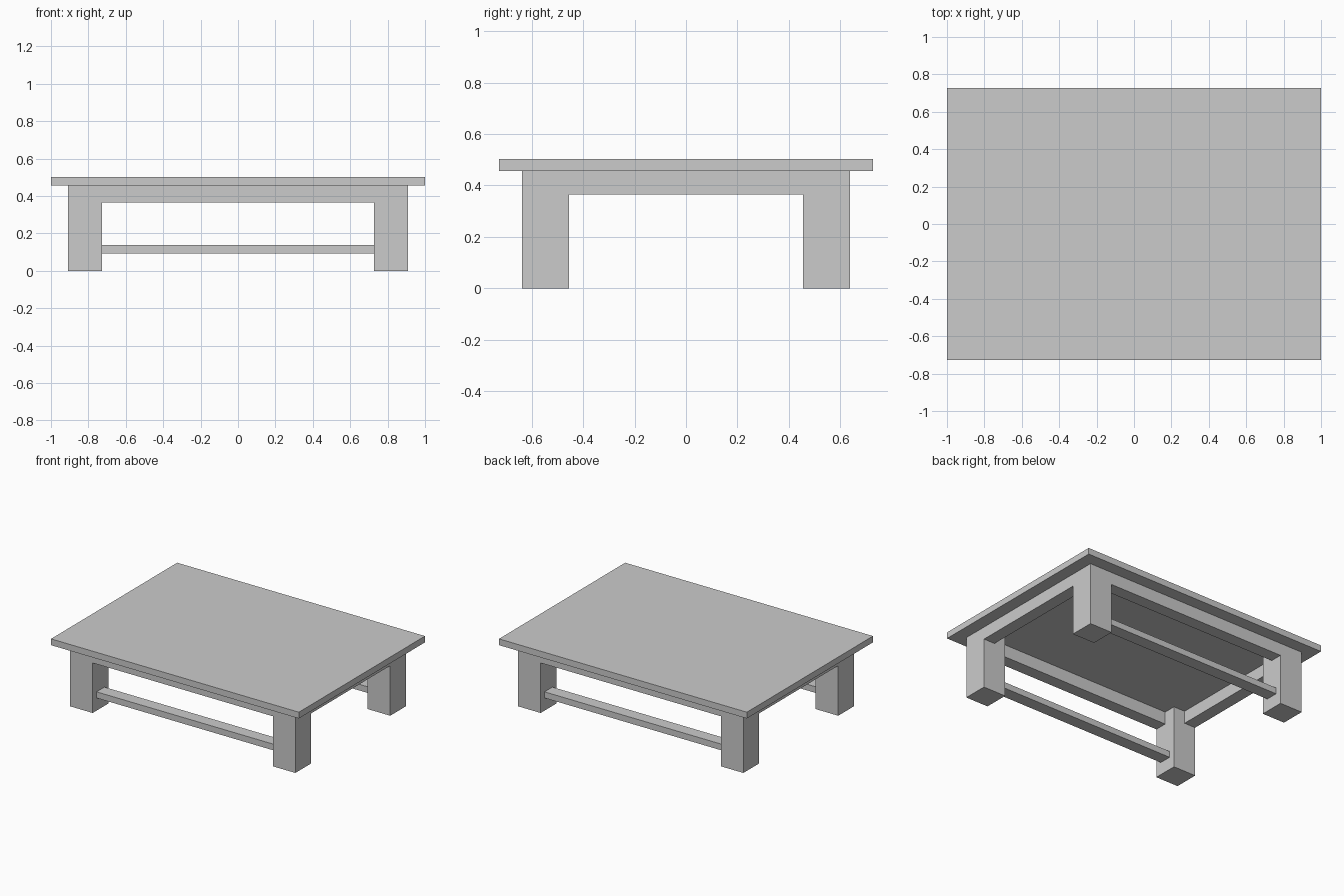
import bpy

if "Cube" in bpy.data.objects:
    bpy.data.objects.remove(bpy.data.objects["Cube"])


def box(name, x, y, z):
    """Axis-aligned box from (min, max) ranges."""
    bpy.ops.mesh.primitive_cube_add(size=1)
    ob = bpy.context.object
    ob.name = name
    ranges = (x, y, z)
    for v in ob.data.vertices:
        v.co = [r[0] if c < 0 else r[1] for c, r in zip(v.co, ranges)]
    return ob


def span(sign, inner, outer):
    """Range between two distances on the chosen side of the centre."""
    return tuple(sorted((sign * inner, sign * outer)))


LEG_X = (0.727, 0.909)   # inner and outer leg faces
LEG_Y = (0.456, 0.637)
TOP_Z = (0.456, 0.502)
T = 0.091                # rail thickness

# Tabletop
box("tabletop", (-1, 1), (-0.727, 0.727), TOP_Z)

# Square legs
for sx, side in ((-1, "left"), (1, "right")):
    for sy, end in ((-1, "front"), (1, "back")):
        box(f"{end}_{side}_leg", span(sx, *LEG_X), span(sy, *LEG_Y), (0, TOP_Z[0]))

# Long aprons flush with the legs, and low stretchers centred on the legs
for s, end in ((-1, "front"), (1, "back")):
    inner_x = (-LEG_X[0], LEG_X[0])
    box(f"{end}_apron", inner_x, span(s, LEG_Y[1] - T, LEG_Y[1]), (0.365, TOP_Z[0]))
    box(f"{end}_stretcher", inner_x, span(s, 0.501, 0.592), (0.092, 0.137))

# Short side aprons
for s, side in ((-1, "left"), (1, "right")):
    box(f"{side}_apron", span(s, LEG_X[1] - T, LEG_X[1]),
        (-LEG_Y[0], LEG_Y[0]), (0.365, TOP_Z[0]))
